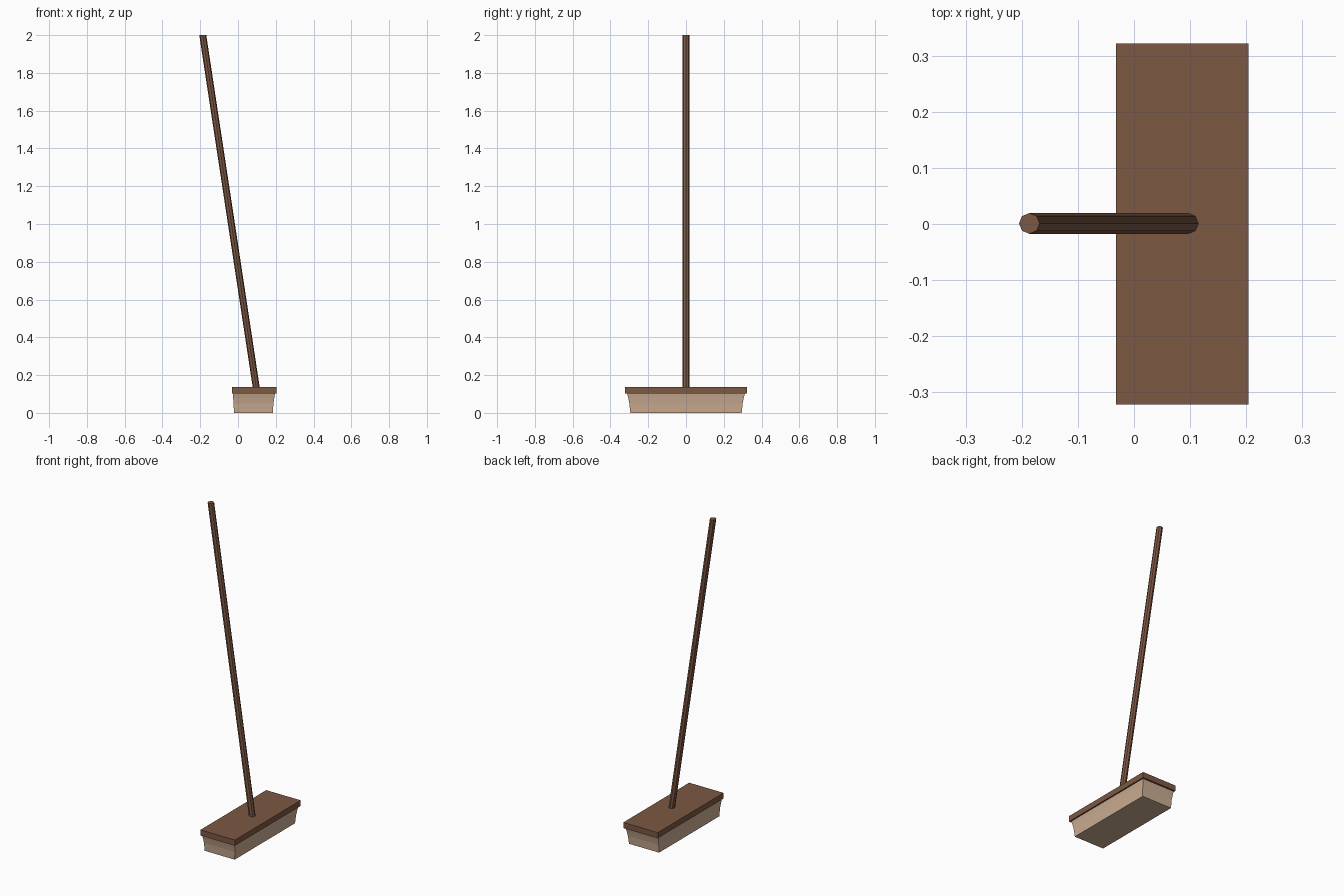
import bpy, math

if "Cube" in bpy.data.objects:
    bpy.data.objects.remove(bpy.data.objects["Cube"])


def material(name, rgb):
    m = bpy.data.materials.new(name)
    m.diffuse_color = (*rgb, 1)
    m.use_nodes = True
    m.node_tree.nodes["Principled BSDF"].inputs["Base Color"].default_value = m.diffuse_color
    return m


def loft(name, rings, mat):
    """Closed solid through a stack of rings with equal point counts (bottom to top)."""
    n = len(rings[0])
    verts = [p for r in rings for p in r]
    faces = [tuple(reversed(range(n))),
             tuple(range(len(verts) - n, len(verts)))]
    for k in range(len(rings) - 1):
        a, b = k * n, (k + 1) * n
        faces += [(a + i, a + (i + 1) % n, b + (i + 1) % n, b + i) for i in range(n)]
    me = bpy.data.meshes.new(name)
    me.from_pydata(verts, [], faces)
    me.materials.append(mat)
    ob = bpy.data.objects.new(name, me)
    bpy.context.collection.objects.link(ob)
    return ob


def rect(x0, x1, hy, z):
    return [(x0, -hy, z), (x1, -hy, z), (x1, hy, z), (x0, hy, z)]


def octagon(cx, z, r=0.0185):
    return [(cx + r * math.cos(i * math.pi / 4), 0.001 + r * math.sin(i * math.pi / 4), z)
            for i in range(8)]


wood = material("brown wood", (0.205, 0.098, 0.056))
straw = material("tan bristle", (0.60, 0.42, 0.29))

# flat wooden head
loft("broom_head", [rect(-0.032, 0.204, 0.322, 0.102),
                    rect(-0.032, 0.204, 0.322, 0.137)], wood)

# bristle block, flaring slightly toward the head
loft("bristles", [rect(-0.022, 0.184, 0.295, 0.0),
                  rect(-0.023, 0.188, 0.300, 0.05),
                  rect(-0.026, 0.192, 0.306, 0.08),
                  rect(-0.028, 0.196, 0.312, 0.104)], straw)

# leaning octagonal handle with level ends
loft("handle", [octagon(0.098, 0.125), octagon(-0.1865, 2.0)], wood)
